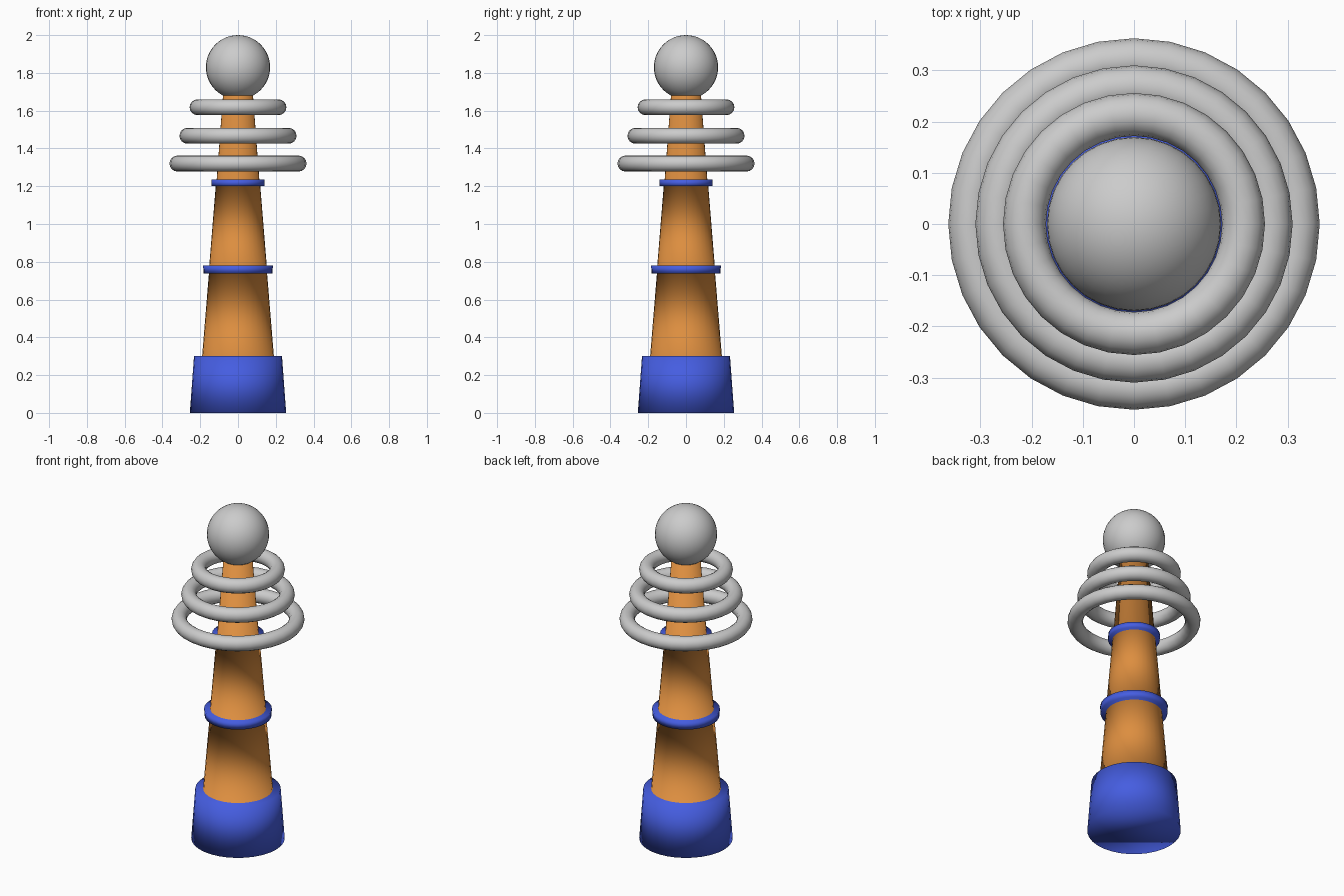
import bpy, bmesh, math

if "Cube" in bpy.data.objects:
    bpy.data.objects.remove(bpy.data.objects["Cube"])

def material(name, color):
    m = bpy.data.materials.new(name)
    m.diffuse_color = color
    m.use_nodes = True
    m.node_tree.nodes["Principled BSDF"].inputs["Base Color"].default_value = m.diffuse_color
    return m

blue = material("blue", (0.06, 0.11, 0.75, 1))
orange = material("orange", (0.72, 0.27, 0.05, 1))
SEG = 32

def lathe(name, profile, bands):
    """Spin (radius, z) points; bands gives one material index per profile span."""
    bm = bmesh.new()
    loops = [[bm.verts.new((r * math.cos(2 * math.pi * i / SEG),
                            r * math.sin(2 * math.pi * i / SEG), z))
              for i in range(SEG)] for r, z in profile]
    for lo, hi, band in zip(loops, loops[1:], bands):
        for i in range(SEG):
            j = (i + 1) % SEG
            f = bm.faces.new((lo[i], lo[j], hi[j], hi[i]))
            f.material_index = band
    bm.faces.new(loops[0][::-1]).material_index = bands[0]
    bm.faces.new(loops[-1]).material_index = bands[-1]
    for f in bm.faces:
        f.smooth = True
    me = bpy.data.meshes.new(name)
    bm.to_mesh(me)
    bm.free()
    me.materials.append(blue)
    me.materials.append(orange)
    ob = bpy.data.objects.new(name, me)
    bpy.context.collection.objects.link(ob)
    return ob

# Tapered column: base, three shaft sections and two collars, softly shaded
lathe("column",
      [(0.255, 0), (0.233, 0.30), (0.19, 0.30),
       (0.154, 0.738), (0.182, 0.738), (0.185, 0.781), (0.152, 0.781),
       (0.118, 1.20), (0.141, 1.20), (0.141, 1.235), (0.113, 1.235),
       (0.078, 1.70)],
      [0, 0, 1, 0, 0, 0, 1, 0, 0, 0, 1])

# Floating rings, shrinking towards the top
for name, major, z in (("lower_ring", 0.321, 1.32),
                       ("middle_ring", 0.268, 1.467),
                       ("upper_ring", 0.214, 1.618)):
    bpy.ops.mesh.primitive_torus_add(major_radius=major, minor_radius=0.042,
                                     major_segments=SEG, minor_segments=16,
                                     location=(0, 0, z))
    bpy.context.object.name = name
    bpy.ops.object.shade_smooth()

# Ball on top
bpy.ops.mesh.primitive_uv_sphere_add(segments=SEG, ring_count=24, radius=0.17,
                                     location=(0, 0, 1.83))
bpy.context.object.name = "top_ball"
bpy.ops.object.shade_smooth()
